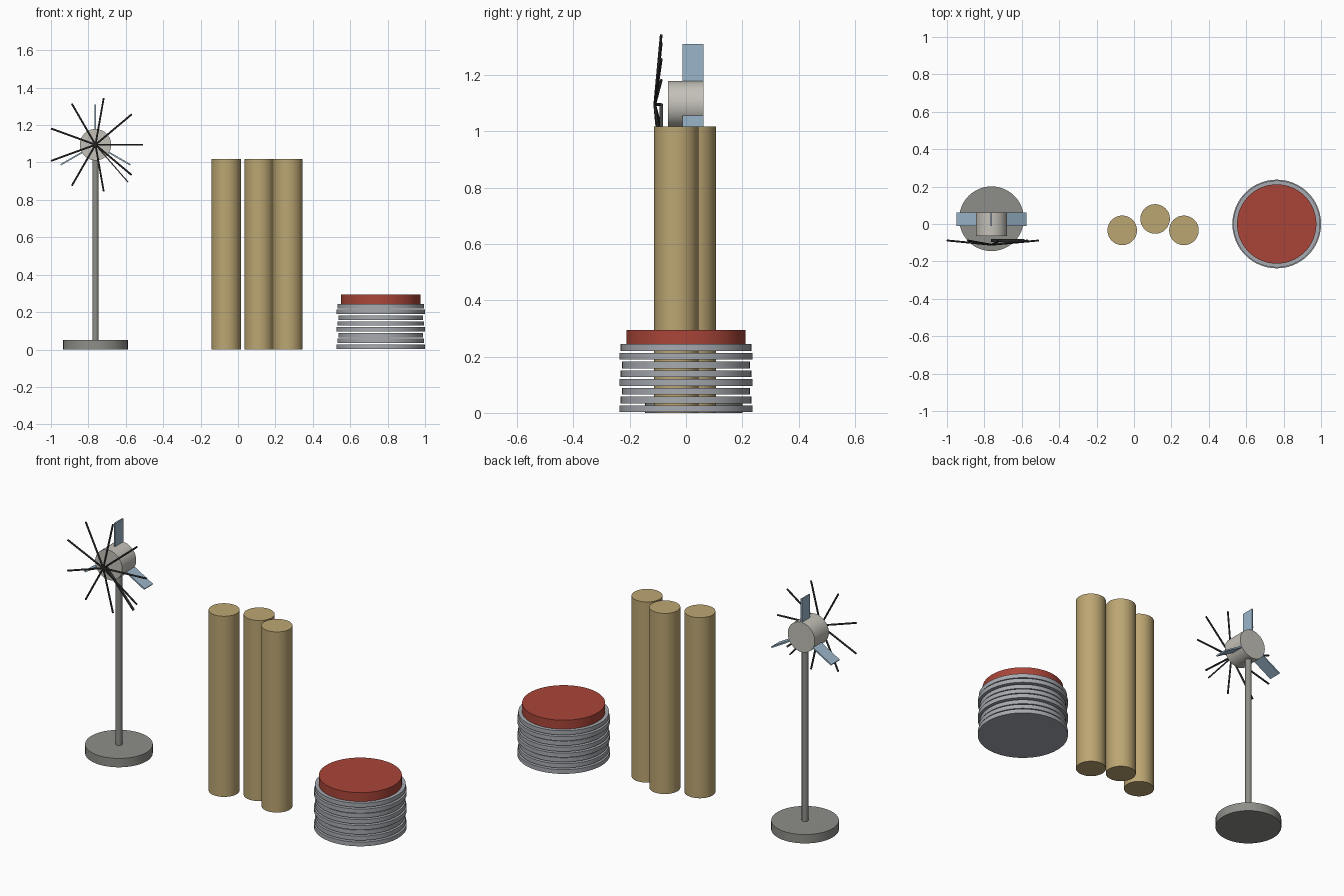
import bpy
from math import radians, cos, sin
from mathutils import Vector

if "Cube" in bpy.data.objects:
    bpy.data.objects.remove(bpy.data.objects["Cube"])


def mat(name, color):
    m = bpy.data.materials.new(name)
    m.diffuse_color = (*color, 1)
    m.use_nodes = True
    m.node_tree.nodes["Principled BSDF"].inputs["Base Color"].default_value = m.diffuse_color
    return m


WOOD = mat("tan", (0.50, 0.38, 0.17))
RED = mat("red", (0.40, 0.06, 0.04))
BLUE = mat("blue", (0.33, 0.47, 0.60))
DARK = mat("dark", (0.05, 0.05, 0.05))
POLE = mat("stand_grey", (0.27, 0.27, 0.25))
HUB = mat("warm_grey", (0.55, 0.53, 0.48))
STEEL = mat("steel", (0.38, 0.40, 0.43))


def rod(name, a, b, r, m, sides=48):
    """Cylinder from point a to point b."""
    a, b = Vector(a), Vector(b)
    d = b - a
    bpy.ops.mesh.primitive_cylinder_add(vertices=sides, radius=r, depth=d.length,
                                        location=(a + b) / 2)
    o = bpy.context.object
    o.rotation_euler = d.to_track_quat('Z', 'Y').to_euler()
    o.name = name
    o.data.materials.append(m)
    bpy.ops.object.shade_smooth_by_angle(angle=radians(40))
    return o


def spoke_box(name, angle, r0, r1, y, width, thick, m):
    """Flat bar radiating from the hub axis in the xz plane."""
    a, mid = radians(angle), (r0 + r1) / 2
    bpy.ops.mesh.primitive_cube_add(
        size=1, location=(CX + mid * cos(a), y, CZ + mid * sin(a)),
        rotation=(0, -a, 0))
    o = bpy.context.object
    o.name = name
    o.scale = (r1 - r0, width, thick)
    o.data.materials.append(m)


CX, CZ = -0.762, 1.095

# Stand: base, pole and horizontal hub
rod("stand_base", (CX, 0.028, 0), (CX, 0.028, 0.05), 0.173, POLE)
rod("stand_pole", (CX, 0.028, 0.05), (CX, 0.028, 1.03), 0.017, POLE, 24)
rod("hub", (CX, -0.064, CZ), (CX, 0.062, CZ), 0.084, HUB)

# Three blue blades around the hub
for i in range(3):
    spoke_box(f"blade_{i + 1}", 90 + 120 * i, 0.06, 0.215, 0.025, 0.074, 0.008, BLUE)

# Nine thin spokes swept back in front of the hub, plus a pointer
for i in range(9):
    a = radians(40 * i)
    rod(f"spoke_{i + 1}", (CX, -0.111, CZ),
        (CX + 0.253 * cos(a), -0.088, CZ + 0.253 * sin(a)), 0.005, DARK, 8)
spoke_box("pointer", -49, 0, 0.265, -0.088, 0.014, 0.006, DARK)

# Three tall columns
for i, (x, y) in enumerate([(-0.063, -0.034), (0.113, 0.027), (0.267, -0.034)]):
    rod(f"column_{i + 1}", (x, y, 0), (x, y, 1.018), 0.079, WOOD)

# Stack of separate discs with a red cap
for i in range(8):
    z = 0.015 + 0.031 * i
    rod(f"disc_{i + 1}", (0.763, 0, z - 0.012), (0.763, 0, z + 0.012),
        (0.237, 0.232, 0.227)[i % 3], STEEL, 64)
rod("cap", (0.763, 0, 0.244), (0.763, 0, 0.294), 0.212, RED, 64)
